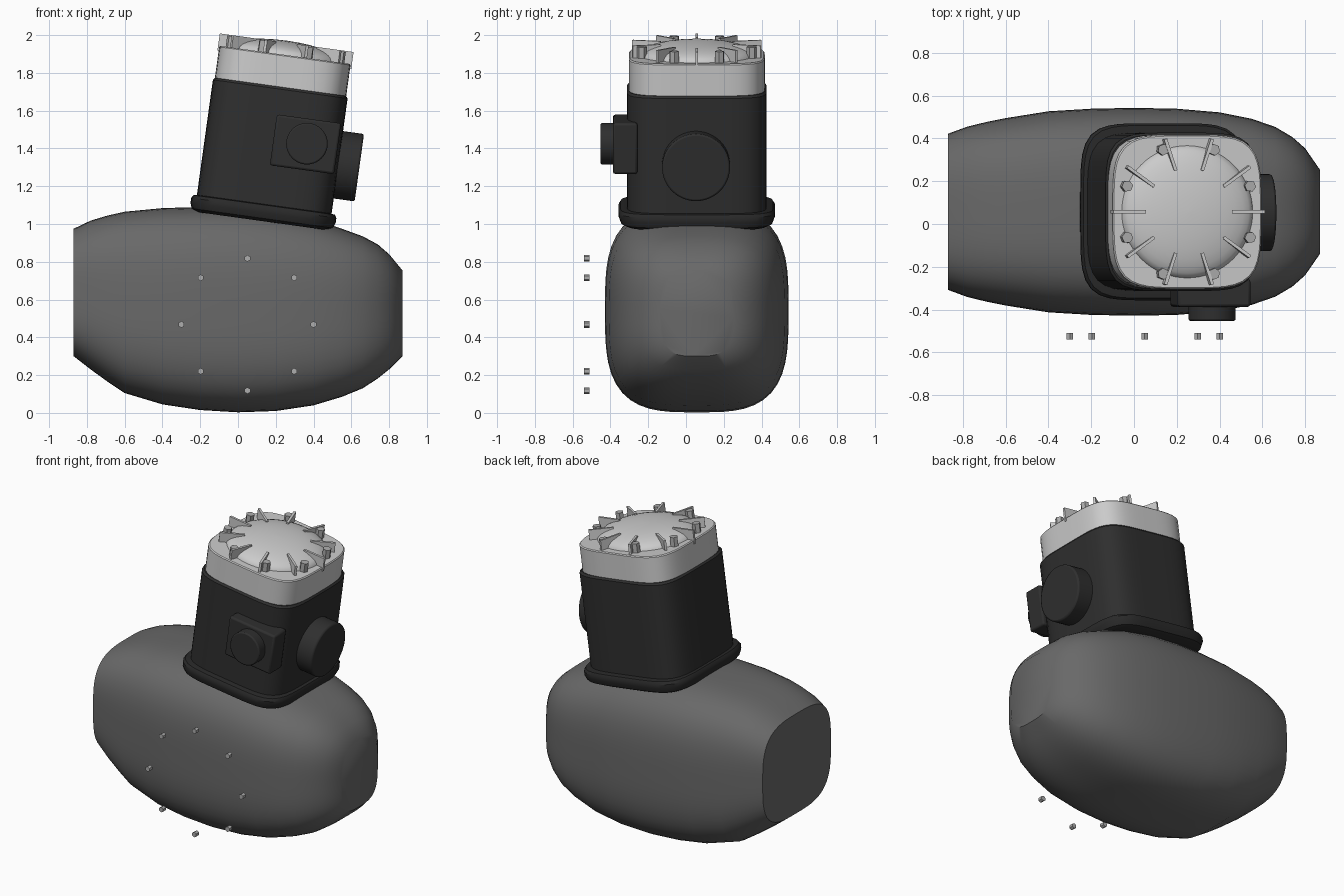
import bpy, bmesh, math
from mathutils import Matrix, Vector

if "Cube" in bpy.data.objects:
    bpy.data.objects.remove(bpy.data.objects["Cube"])

CY = 0.057                      # shared centre plane in y
TILT = math.radians(7.9)        # lean of the upper unit


def material(name, v):
    m = bpy.data.materials.new(name)
    m.diffuse_color = (v, v, v, 1)
    m.use_nodes = True
    m.node_tree.nodes["Principled BSDF"].inputs["Base Color"].default_value = m.diffuse_color
    return m


GREY = material("mid grey", 0.14)
BLACK = material("soft black", 0.028)
DARK = material("dark rubber", 0.022)
SILVER = material("light silver", 0.6)
STEEL = material("bolt steel", 0.42)

# Frame of the tilted upper unit: origin at the foot of the barrel
HEAD = Matrix.Translation((0.135, CY, 1.075)) @ Matrix.Rotation(TILT, 4, 'Y')


def squircle(a, b, n, count):
    """Points of a superellipse with half sizes a, b."""
    pts = []
    for i in range(count):
        t = 2 * math.pi * i / count
        c, s = math.cos(t), math.sin(t)
        r = (abs(c) ** n + abs(s) ** n) ** (-1 / n)
        pts.append((a * r * c, b * r * s))
    return pts


def finish(name, bm, mat, matrix=None, bevel=0, angle=35):
    bmesh.ops.recalc_face_normals(bm, faces=bm.faces)
    me = bpy.data.meshes.new(name)
    bm.to_mesh(me)
    bm.free()
    me.materials.append(mat)
    ob = bpy.data.objects.new(name, me)
    bpy.context.collection.objects.link(ob)
    if matrix:
        ob.matrix_world = matrix
    if bevel:
        mod = ob.modifiers.new("bevel", 'BEVEL')
        mod.width, mod.segments, mod.limit_method = bevel, 2, 'ANGLE'
    bpy.ops.object.select_all(action='DESELECT')
    ob.select_set(True)
    bpy.context.view_layer.objects.active = ob
    bpy.ops.object.shade_smooth_by_angle(angle=math.radians(angle))
    return ob


def loft(name, rings, mat, matrix=None, angle=35):
    """Skin a list of closed rings and cap both ends."""
    bm = bmesh.new()
    vs = [[bm.verts.new(p) for p in ring] for ring in rings]
    n = len(vs[0])
    for r0, r1 in zip(vs, vs[1:]):
        for i in range(n):
            j = (i + 1) % n
            bm.faces.new((r0[i], r0[j], r1[j], r1[i]))
    bm.faces.new(vs[0])
    bm.faces.new(vs[-1])
    return finish(name, bm, mat, matrix, angle=angle)


def stack(name, levels, n, mat, count=64):
    """Squircle column in the tilted frame; levels are (half x, half y, height)."""
    return loft(name, [[(x, y, h) for x, y in squircle(a, b, n, count)]
                       for a, b, h in levels], mat, HEAD)


def add_cylinder(bm, radius, depth, matrix, sides):
    bmesh.ops.create_cone(bm, cap_ends=True, segments=sides, radius1=radius,
                          radius2=radius, depth=depth, matrix=matrix)


# Main body: squircle sections along x (x, half width, bottom, top)
sections = [
    (-0.87, 0.365, 0.300, 0.975), (-0.78, 0.398, 0.230, 1.018),
    (-0.69, 0.420, 0.165, 1.045), (-0.60, 0.438, 0.105, 1.065),
    (-0.40, 0.470, 0.045, 1.084), (-0.20, 0.482, 0.015, 1.090),
    (0.00, 0.486, 0.003, 1.085), (0.20, 0.482, 0.010, 1.065),
    (0.40, 0.465, 0.040, 1.025), (0.55, 0.435, 0.085, 0.975),
    (0.66, 0.397, 0.130, 0.935), (0.74, 0.350, 0.182, 0.892),
    (0.80, 0.297, 0.230, 0.840), (0.87, 0.196, 0.300, 0.755)]
loft("body", [[(x, CY + p, (lo + hi) / 2 + q)
               for p, q in squircle(w, (hi - lo) / 2, 3.3, 64)]
              for x, w, lo, hi in sections], GREY, angle=40)

# Collar between body and barrel
stack("collar", [(0.350, 0.375, -0.06), (0.378, 0.403, -0.045),
                 (0.388, 0.414, -0.015), (0.388, 0.414, 0.010),
                 (0.378, 0.404, 0.026), (0.355, 0.380, 0.030)], 5, DARK)

# Barrel and its pale cap
stack("barrel", [(0.360, 0.370, -0.02), (0.360, 0.370, 0.645),
                 (0.350, 0.360, 0.657)], 4.8, BLACK)
CAP_TOP = 0.828
stack("cap", [(0.351, 0.360, 0.64), (0.351, 0.360, CAP_TOP - 0.006),
              (0.345, 0.354, CAP_TOP)], 4.2, SILVER)

# Shallow dome
stack("dome", [(0.31 * math.cos(t), 0.31 * math.cos(t),
                CAP_TOP - 0.002 + 0.078 * math.sin(t))
               for t in [math.pi / 2 * i / 8.1 for i in range(9)]], 2, SILVER)

# Ten radial fins around the dome
bm = bmesh.new()
for k in range(10):
    place = (Matrix.Rotation(k * math.pi / 5, 4, 'Z')
             @ Matrix.Translation((0.280, 0, CAP_TOP + 0.020))
             @ Matrix.Diagonal((0.155, 0.015, 0.090, 1)))
    bmesh.ops.create_cube(bm, size=1, matrix=place)
finish("fins", bm, SILVER, HEAD)

# Eight hex bolts on the cap
bm = bmesh.new()
for k in range(8):
    place = (Matrix.Rotation((k + 0.5) * math.pi / 4, 4, 'Z')
             @ Matrix.Translation((0.314, 0, CAP_TOP + 0.025)))
    add_cylinder(bm, 0.027, 0.07, place, 6)
finish("cap_bolts", bm, STEEL, HEAD, angle=20)

# Front box with round knob
to_head = HEAD.inverted()
box_at = to_head @ Vector((0.357, -0.322, 1.422))
bm = bmesh.new()
bmesh.ops.create_cube(bm, size=1, matrix=Matrix.Translation(box_at)
                      @ Matrix.Diagonal((0.343, 0.130, 0.272, 1)))
finish("front_box", bm, BLACK, HEAD, 0.012)
knob_at = to_head @ Vector((0.365, -0.410, 1.425))
bm = bmesh.new()
add_cylinder(bm, 0.110, 0.085, Matrix.Translation(knob_at)
             @ Matrix.Rotation(math.pi / 2, 4, 'X'), 40)
finish("front_knob", bm, BLACK, HEAD, 0.008)

# Large round cover on the right side
cover_at = to_head @ Vector((0.578, CY - 0.004, 1.307))
bm = bmesh.new()
add_cylinder(bm, 0.180, 0.130, Matrix.Translation(cover_at)
             @ Matrix.Rotation(math.pi / 2, 4, 'Y'), 48)
finish("side_cover", bm, BLACK, HEAD, 0.010)

# Ring of small studs standing off the front of the body
bm = bmesh.new()
for k in range(8):
    a = k * math.pi / 4
    place = (Matrix.Translation((0.05 + 0.35 * math.cos(a), -0.525,
                                 0.468 + 0.35 * math.sin(a)))
             @ Matrix.Rotation(math.pi / 2, 4, 'X'))
    add_cylinder(bm, 0.0175, 0.03, place, 6)
finish("body_studs", bm, STEEL, angle=20)
